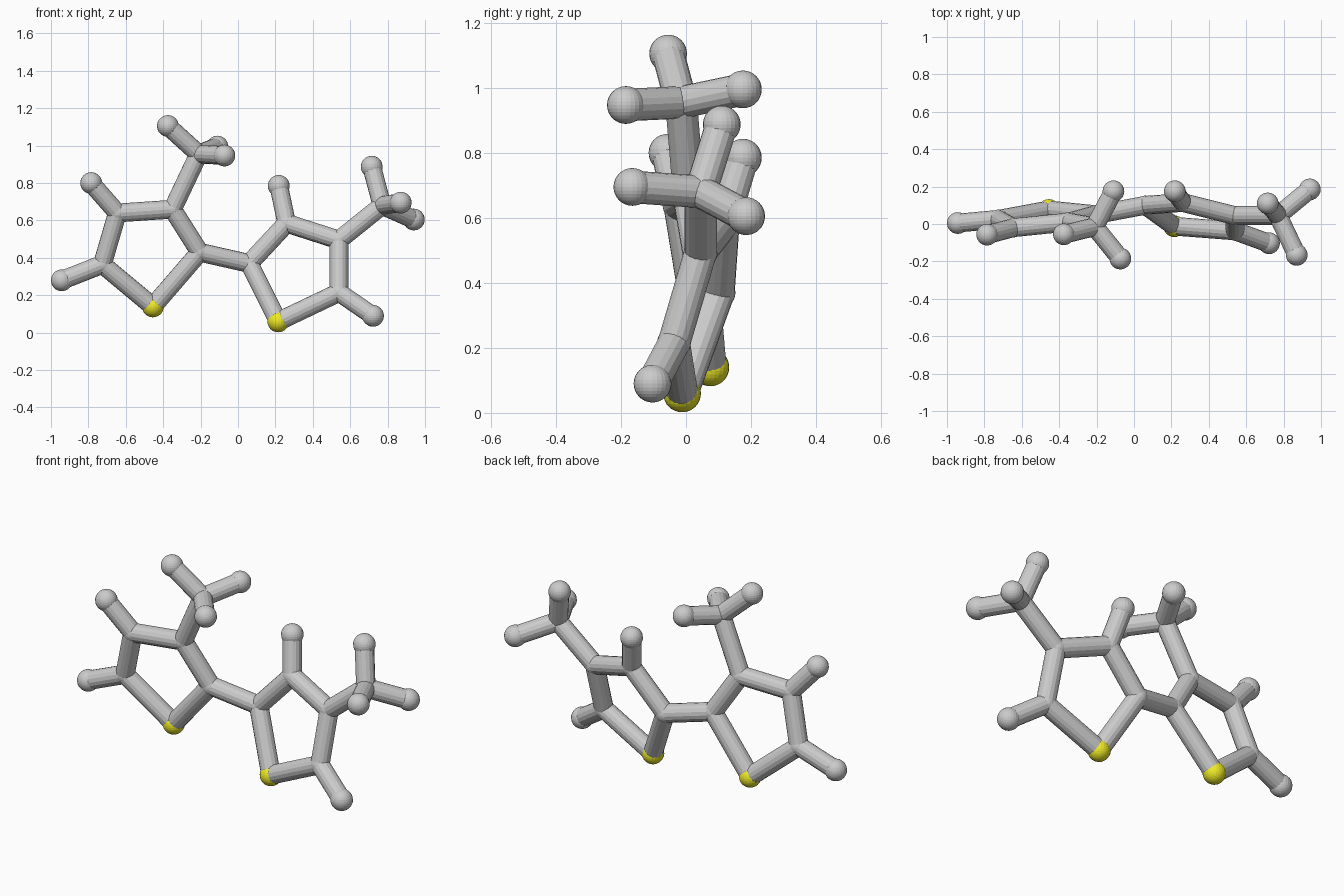
import bpy
from mathutils import Vector

if "Cube" in bpy.data.objects:
    bpy.data.objects.remove(bpy.data.objects["Cube"])

BOND_R, END_R, JOINT_R = 0.05, 0.058, 0.052

# Atom centres: two five-sided rings, each with a three-pronged side group
atoms = {
    "left_sulfur": (-0.455, 0.075, 0.14),
    "left_ring_a": (-0.205, 0.05, 0.43),
    "left_ring_b": (-0.35, 0.01, 0.66),
    "left_ring_c": (-0.645, -0.02, 0.64),
    "left_ring_d": (-0.725, 0.025, 0.365),
    "left_tip_c": (-0.785, -0.057, 0.80),
    "left_tip_d": (-0.942, 0.005, 0.28),
    "left_branch": (-0.21, -0.015, 0.955),
    "left_prong_1": (-0.375, -0.055, 1.105),
    "left_prong_2": (-0.11, 0.175, 0.995),
    "left_prong_3": (-0.073, -0.185, 0.947),
    "right_sulfur": (0.215, -0.012, 0.06),
    "right_ring_a": (0.06, 0.10, 0.37),
    "right_ring_b": (0.26, 0.115, 0.585),
    "right_ring_c": (0.54, 0.045, 0.495),
    "right_ring_d": (0.54, -0.037, 0.215),
    "right_tip_b": (0.218, 0.175, 0.785),
    "right_tip_d": (0.722, -0.103, 0.09),
    "right_branch": (0.77, 0.045, 0.68),
    "right_prong_1": (0.715, 0.11, 0.887),
    "right_prong_2": (0.87, -0.165, 0.695),
    "right_prong_3": (0.94, 0.185, 0.605),
}

yellow = bpy.data.materials.new("yellow")
yellow.diffuse_color = (0.85, 0.82, 0.02, 1)
yellow.use_nodes = True
yellow.node_tree.nodes["Principled BSDF"].inputs["Base Color"].default_value = yellow.diffuse_color


def ball(name, pos):
    r = JOINT_R if "ring" in name or "branch" in name else END_R
    if "branch" in name:
        r = BOND_R
    bpy.ops.mesh.primitive_uv_sphere_add(segments=24, ring_count=16, radius=r, location=pos)
    ob = bpy.context.object
    ob.name = name
    if "sulfur" in name:
        ob.data.materials.append(yellow)


def bond(a, b):
    p, q = Vector(atoms[a]), Vector(atoms[b])
    d = q - p
    bpy.ops.mesh.primitive_cylinder_add(vertices=16, radius=BOND_R, depth=d.length,
                                        location=(p + q) / 2)
    ob = bpy.context.object
    ob.rotation_euler = d.to_track_quat('Z', 'Y').to_euler()
    ob.name = f"bond_{a}_to_{b}"


for name, pos in atoms.items():
    ball(name, pos)

# Rings, branches and prongs shared by both sides
for side in ("left", "right"):
    ring = [f"{side}_{n}" for n in ("sulfur", "ring_a", "ring_b", "ring_c", "ring_d")]
    for i, a in enumerate(ring):
        bond(a, ring[(i + 1) % 5])
    for i in (1, 2, 3):
        bond(f"{side}_branch", f"{side}_prong_{i}")
    bond(f"{side}_ring_d", f"{side}_tip_d")

# Bonds that differ between the sides, and the link between the rings
bond("left_ring_b", "left_branch")
bond("left_ring_c", "left_tip_c")
bond("right_ring_c", "right_branch")
bond("right_ring_b", "right_tip_b")
bond("left_ring_a", "right_ring_a")
